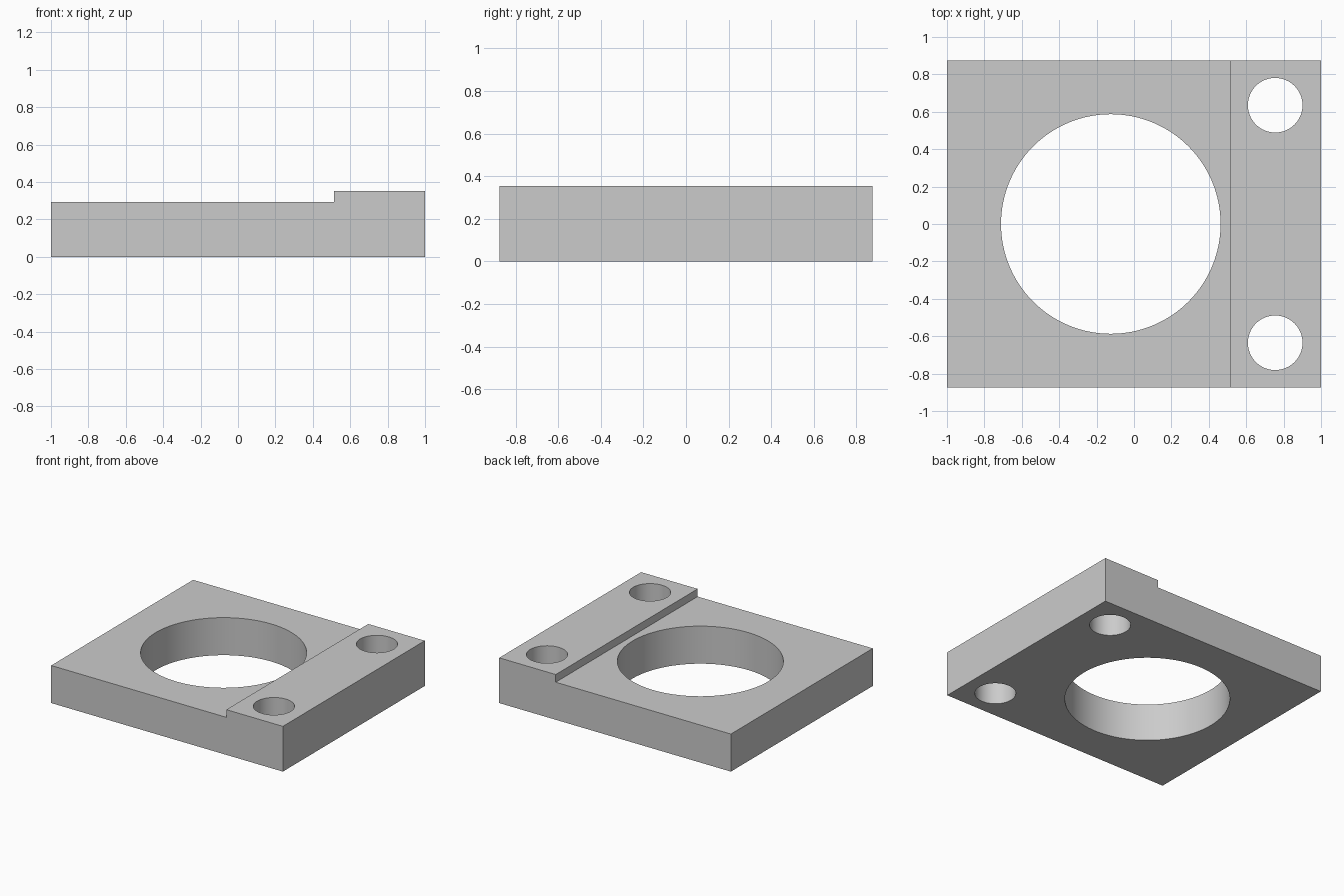
import bpy

if "Cube" in bpy.data.objects:
    bpy.data.objects.remove(bpy.data.objects["Cube"])

HALF_DEPTH = 0.875
LOW, HIGH, STEP_X = 0.293, 0.353, 0.512

grey = bpy.data.materials.new("plain grey")
grey.diffuse_color = (0.6, 0.6, 0.6, 1)
grey.use_nodes = True
grey.node_tree.nodes["Principled BSDF"].inputs["Base Color"].default_value = grey.diffuse_color

# Stepped side profile, extruded along y into the plate
profile = [(-1, 0), (1, 0), (1, HIGH), (STEP_X, HIGH), (STEP_X, LOW), (-1, LOW)]
n = len(profile)
verts = [(x, y, z) for y in (-HALF_DEPTH, HALF_DEPTH) for x, z in profile]
faces = [tuple(range(n)), tuple(reversed(range(n, 2 * n)))]
faces += [(i, i + n, (i + 1) % n + n, (i + 1) % n) for i in range(n)]
mesh = bpy.data.meshes.new("stepped_plate")
mesh.from_pydata(verts, [], faces)
mesh.materials.append(grey)
plate = bpy.data.objects.new("stepped_plate", mesh)
bpy.context.collection.objects.link(plate)


def drill(name, x, y, radius, sides):
    """Cut a round through hole in the plate."""
    bpy.ops.mesh.primitive_cylinder_add(vertices=sides, radius=radius, depth=1,
                                        location=(x, y, 0.2))
    cutter = bpy.context.object
    cutter.name = name + "_cutter"
    cutter.data.materials.append(grey)
    bpy.context.view_layer.objects.active = plate
    cut = plate.modifiers.new(name, 'BOOLEAN')
    cut.operation = 'DIFFERENCE'
    cut.solver = 'EXACT'
    cut.object = cutter
    bpy.ops.object.modifier_apply(modifier=cut.name)
    bpy.data.objects.remove(cutter, do_unlink=True)


# Large bore and the two bolt holes in the raised strip
drill("main_bore", -0.124, 0, 0.587, 128)
for side, y in (("front", -0.635), ("back", 0.635)):
    drill(side + "_bolt_hole", 0.755, y, 0.146, 64)

# Smooth hole walls with crisp edges
bpy.ops.object.select_all(action='DESELECT')
plate.select_set(True)
bpy.context.view_layer.objects.active = plate
bpy.ops.object.shade_smooth_by_angle()
